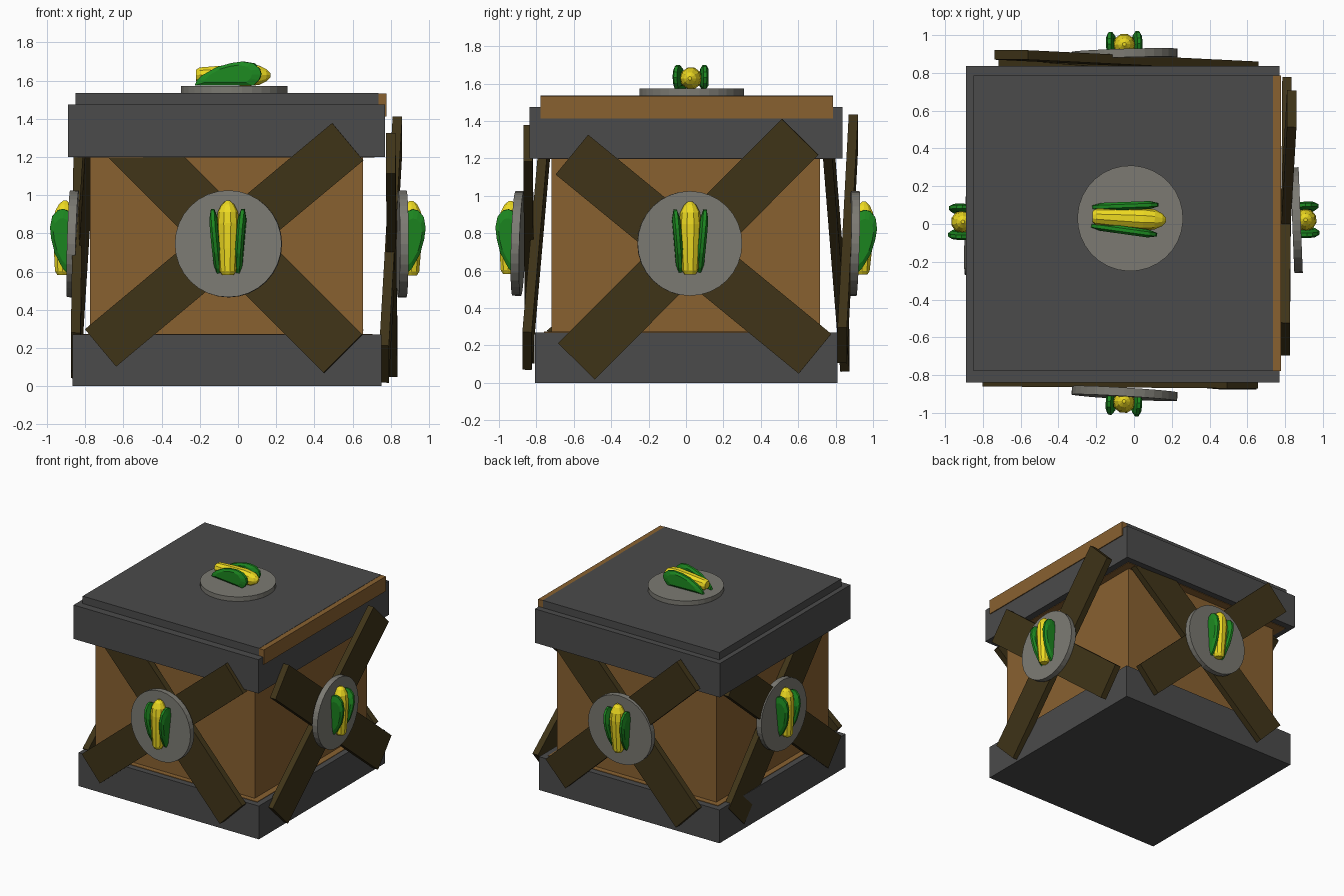
import bpy, bmesh, math
from mathutils import Vector, Matrix

if "Cube" in bpy.data.objects:
    bpy.data.objects.remove(bpy.data.objects["Cube"])


def material(name, rgb):
    m = bpy.data.materials.new(name)
    m.diffuse_color = (*rgb, 1)
    m.use_nodes = True
    m.node_tree.nodes["Principled BSDF"].inputs["Base Color"].default_value = m.diffuse_color
    return m


BROWN = material("brown_wood", (0.25, 0.12, 0.03))
PLANK = material("dark_wood", (0.05, 0.034, 0.009))
IRON = material("dark_iron", (0.07, 0.07, 0.07))
STONE = material("stone", (0.2, 0.195, 0.17))
GREEN = material("husk_green", (0.012, 0.25, 0.015))
YELLOW = material("corn_yellow", (0.85, 0.7, 0.015))


def finish(bm, name, mat):
    bmesh.ops.recalc_face_normals(bm, faces=bm.faces)
    me = bpy.data.meshes.new(name)
    bm.to_mesh(me)
    bm.free()
    me.materials.append(mat)
    ob = bpy.data.objects.new(name, me)
    bpy.context.collection.objects.link(ob)
    return ob


def box(name, lo, hi, mat):
    lo, hi = Vector(lo), Vector(hi)
    bm = bmesh.new()
    bmesh.ops.create_cube(bm, size=1, matrix=Matrix.Translation((lo + hi) / 2)
                          @ Matrix.Diagonal((*(hi - lo), 1)))
    finish(bm, name, mat)


def frame(origin, along, normal):
    u = Vector(along).normalized()
    w = Vector(normal)
    w = (w - u * w.dot(u)).normalized()
    m = Matrix((u, w.cross(u), w)).transposed().to_4x4()
    m.translation = origin
    return m


def plank(name, p0, p1, normal, width, thick=0.05):
    p0, p1 = Vector(p0), Vector(p1)
    bm = bmesh.new()
    bmesh.ops.create_cube(bm, size=1, matrix=frame((p0 + p1) / 2, p1 - p0, normal)
                          @ Matrix.Diagonal(((p1 - p0).length, width, thick, 1)))
    finish(bm, name, PLANK)


def loft(name, rings, mat, matrix):
    """Bridge equal-length rings of points and cap both ends."""
    bm = bmesh.new()
    vs = [[bm.verts.new(matrix @ Vector(p)) for p in r] for r in rings]
    n = len(vs[0])
    for a, b in zip(vs, vs[1:]):
        for i in range(n):
            j = (i + 1) % n
            bm.faces.new((a[i], a[j], b[j], b[i]))
    bm.faces.new(vs[0])
    bm.faces.new(vs[-1])
    finish(bm, name, mat)


KERNEL = [(-.19, .03), (-.17, .043), (-.05, .053), (.08, .06), (.14, .053), (.18, .033), (.2, .01)]
HUSK = [(-.2, 0), (-.19, .025), (-.16, .055), (-.08, .1), (.0, .122), (.06, .13),
        (.12, .12), (.155, .09), (.162, .06), (.15, .03), (.12, 0)]


def emblem(name, center, along, normal, shift, sink):
    m = frame(center, along, normal)
    # round plate
    bm = bmesh.new()
    bmesh.ops.create_cone(bm, cap_ends=True, segments=32, radius1=.28, radius2=.28, depth=.045, matrix=m)
    finish(bm, name + "_plate", STONE)
    m = m @ Matrix.Translation((shift, 0, .022 - sink))
    # corn cob
    rings = [[(u, r * math.cos(t * math.tau / 10), .056 + r * math.sin(t * math.tau / 10))
              for t in range(10)] for u, r in KERNEL]
    loft(name + "_cob", rings, YELLOW, m)
    # flared husk leaves on both sides
    for tag, s in (("a", 1), ("b", -1)):
        lm = m @ Matrix.Translation((0, s * .066, 0)) @ Matrix.Rotation(s * math.radians(5), 4, 'Z')
        rings = [[(-.01 + (u + .01) * k, v, .06 + (w - .06) * k) for u, w in HUSK]
                 for v, k in ((-.021, .7), (-.009, .97), (.009, .97), (.021, .7))]
        loft(name + "_husk_" + tag, rings, GREEN, lm)


# crate body, base and lid
box("body", (-.775, -.72, .2), (.655, .717, 1.3), BROWN)
box("base", (-.868, -.807, 0), (.752, .81, .27), IRON)
box("base_inner", (-.82, -.76, .1), (.705, .76, .274), BROWN)
box("lid_rim", (-.89, -.838, 1.2), (.77, .837, 1.475), IRON)
box("lid_inner", (-.84, -.785, 1.196), (.715, .785, 1.3), BROWN)
box("lid_top", (-.85, -.778, 1.4), (.735, .787, 1.535), IRON)
box("lid_edge", (.735, -.778, 1.413), (.777, .787, 1.533), BROWN)

# crossed planks on every side
F, R, B, L = (0, -1, 0), (1, 0, 0), (0, 1, 0), (-1, 0, 0)
for name, p0, p1, n, w in (
        ("front_plank_a", (-.72, -.835, .2), (.575, -.845, 1.28), F, .255),
        ("front_plank_b", (.55, -.85, .17), (-.66, -.745, 1.38), F, .285),
        ("right_plank_a", (.765, -.585, .115), (.835, .61, 1.315), R, .275),
        ("right_plank_b", (.80, -.61, 1.22), (.81, .69, .155), R, .275),
        ("back_plank_a", (.57, .835, .2), (-.65, .895, 1.34), B, .26),
        ("back_plank_b", (-.62, .85, .16), (.58, .755, 1.33), B, .28),
        ("left_plank_a", (-.85, .6, .14), (-.775, -.6, 1.33), L, .28),
        ("left_plank_b", (-.85, -.66, .18), (-.835, .6, 1.24), L, .26)):
    plank(name, p0, p1, n, w)

# corn emblems on four sides and the lid
emblem("front", (-.05, -.897, .745), (0, .03, 1), (-.06, -1, .03), .025, .03)
emblem("right", (.86, .02, .745), (0, 0, 1), (1, .04, -.03), .025, .03)
emblem("back", (-.05, .897, .745), (0, .03, 1), (-.03, 1, -.03), .025, .03)
emblem("left", (-.865, .01, .745), (.03, 0, 1), (-1, .03, .03), .025, .03)
emblem("top", (-.02, .03, 1.55), (1, -.05, 0), (0, 0, 1), -.01, 0)
